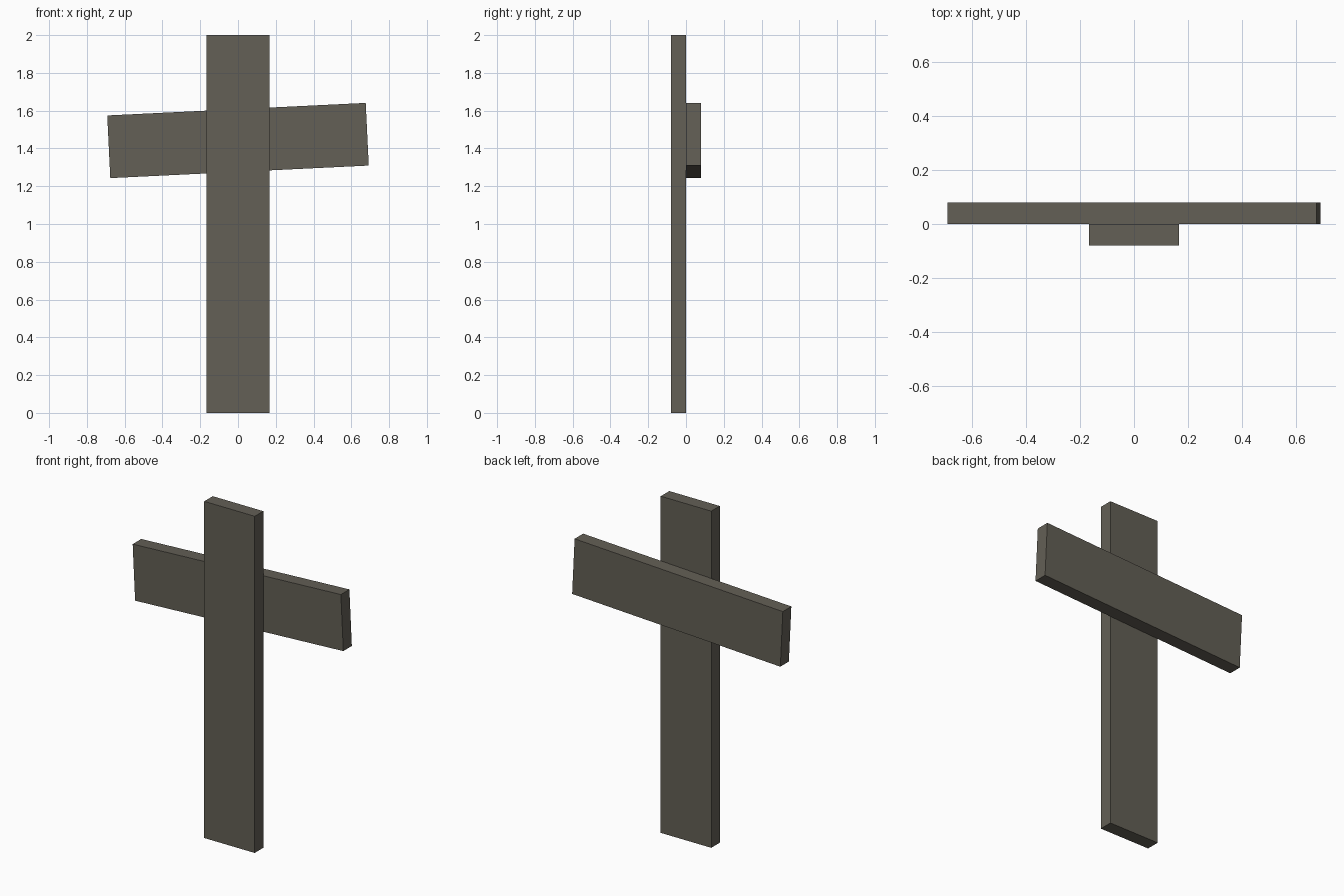
import bpy
import math

if "Cube" in bpy.data.objects:
    bpy.data.objects.remove(bpy.data.objects["Cube"])

wood = bpy.data.materials.new("weathered wood")
wood.diffuse_color = (0.125, 0.115, 0.092, 1.0)
wood.use_nodes = True
wood.node_tree.nodes["Principled BSDF"].inputs["Base Color"].default_value = wood.diffuse_color


def plank(name, size, location, tilt=0.0):
    """Flat board, tilted about the front-to-back axis."""
    bpy.ops.mesh.primitive_cube_add(size=1, location=location,
                                    rotation=(0, -math.radians(tilt), 0))
    board = bpy.context.object
    board.name = name
    board.scale = size
    board.data.materials.append(wood)
    return board


WIDTH, THICK = 0.332, 0.08

# Upright post in front, standing on the ground
plank("upright_post", (WIDTH, THICK, 2.0), (0, -THICK / 2, 1.0))

# Slightly crooked crossbar fixed behind the post
plank("crossbar", (1.37, THICK, WIDTH), (0, THICK / 2, 1.442), tilt=2.78)
